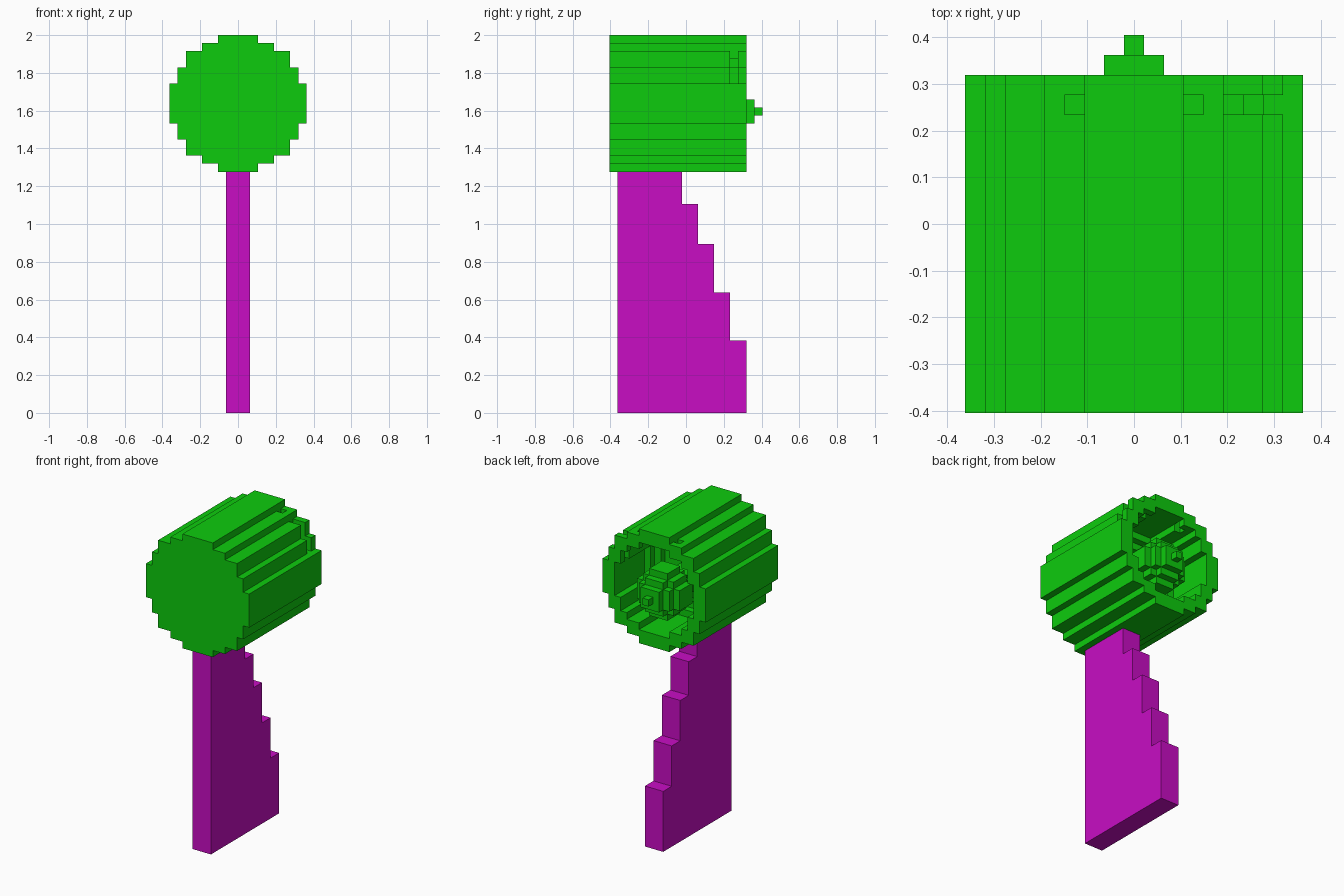
import bpy, bmesh

if "Cube" in bpy.data.objects:
    bpy.data.objects.remove(bpy.data.objects["Cube"])

S = 2 / 47            # block size
ZC = 38.5 * S         # height of the lamp centre


def material(name, rgb):
    m = bpy.data.materials.new(name)
    m.diffuse_color = (*rgb, 1)
    m.use_nodes = True
    m.node_tree.nodes["Principled BSDF"].inputs["Base Color"].default_value = m.diffuse_color
    return m


def finish(name, bm, mat):
    bmesh.ops.recalc_face_normals(bm, faces=bm.faces)
    me = bpy.data.meshes.new(name)
    bm.to_mesh(me)
    bm.free()
    me.materials.append(mat)
    ob = bpy.data.objects.new(name, me)
    bpy.context.collection.objects.link(ob)
    return ob


def disc(r2, k0=0):
    """Block cells (across, up) inside a circle of squared radius r2."""
    return {(i, k + k0) for i in range(-8, 9) for k in range(-8, 9) if i * i + k * k <= r2}


def block_shell(name, cells, mat):
    """Only the outward faces of a set of blocks."""
    bm = bmesh.new()
    verts = {}

    def vert(p):
        if p not in verts:
            x, y, z = p
            verts[p] = bm.verts.new((x * S, (y - 9.0) * S, ZC + z * S))
        return verts[p]

    for c in cells:
        for axis in range(3):
            for d in (-1, 1):
                n = list(c)
                n[axis] += d
                if tuple(n) in cells:
                    continue
                u, v = (axis + 1) % 3, (axis + 2) % 3
                loop = []
                for a, b in ((-.5, -.5), (.5, -.5), (.5, .5), (-.5, .5)):
                    p = list(c)
                    p[axis] += d * .5
                    p[u] += a
                    p[v] += b
                    loop.append(vert(tuple(p)))
                if d < 0:
                    loop.reverse()
                bm.faces.new(loop)
    me = bpy.data.meshes.new(name)
    bm.to_mesh(me)
    bm.free()
    me.materials.append(mat)
    ob = bpy.data.objects.new(name, me)
    bpy.context.collection.objects.link(ob)
    return ob


green = material("green", (0.004, 0.6, 0.004))
magenta = material("magenta", (0.58, 0.004, 0.55))

# Lamp housing: round drum, hollowed from the back
housing = {(i, j, k) for j in range(17) for i, k in disc(72)}
for j in range(8, 17):
    housing -= {(i, j, k) for i, k in disc(20 if j == 8 else 30 if j == 9 else 42)}

# Slots through the wall just behind the rim
housing -= {(i, 15, k) for i in (5, 6, 7) for k in (3, 4, 5, 6)}
housing -= {(i, 15, k) for i in (-3, 3) for k in (6, 7)}

# Bulb: stepped layers ending in a pointed tip
bulb_layers = (2, 2, 2, 5, 10, 10, 10, 5, 2, 0)
bulb = {(i, 9 + n, k) for n, r2 in enumerate(bulb_layers) for i, k in disc(r2, -1)}
bulb |= {(i, 8, k) for i, k in disc(2, -1)}
block_shell("lamp_housing_and_bulb", housing | bulb, green)

# Stand: stepped side profile, three blocks thick
profile = [(-8.5, 0)]
low = 0
for y, z in ((7.5, 9), (5.5, 15), (3.5, 21), (1.5, 26), (-0.5, 30)):
    profile += [(y, low), (y, z)]
    low = z
profile.append((-8.5, 30))
bm = bmesh.new()
face = bm.faces.new([bm.verts.new((-1.5 * S, y * S, z * S)) for y, z in profile])
ext = bmesh.ops.extrude_face_region(bm, geom=[face])
bmesh.ops.translate(bm, vec=(3 * S, 0, 0),
                    verts=[g for g in ext["geom"] if isinstance(g, bmesh.types.BMVert)])
finish("stand", bm, magenta)
